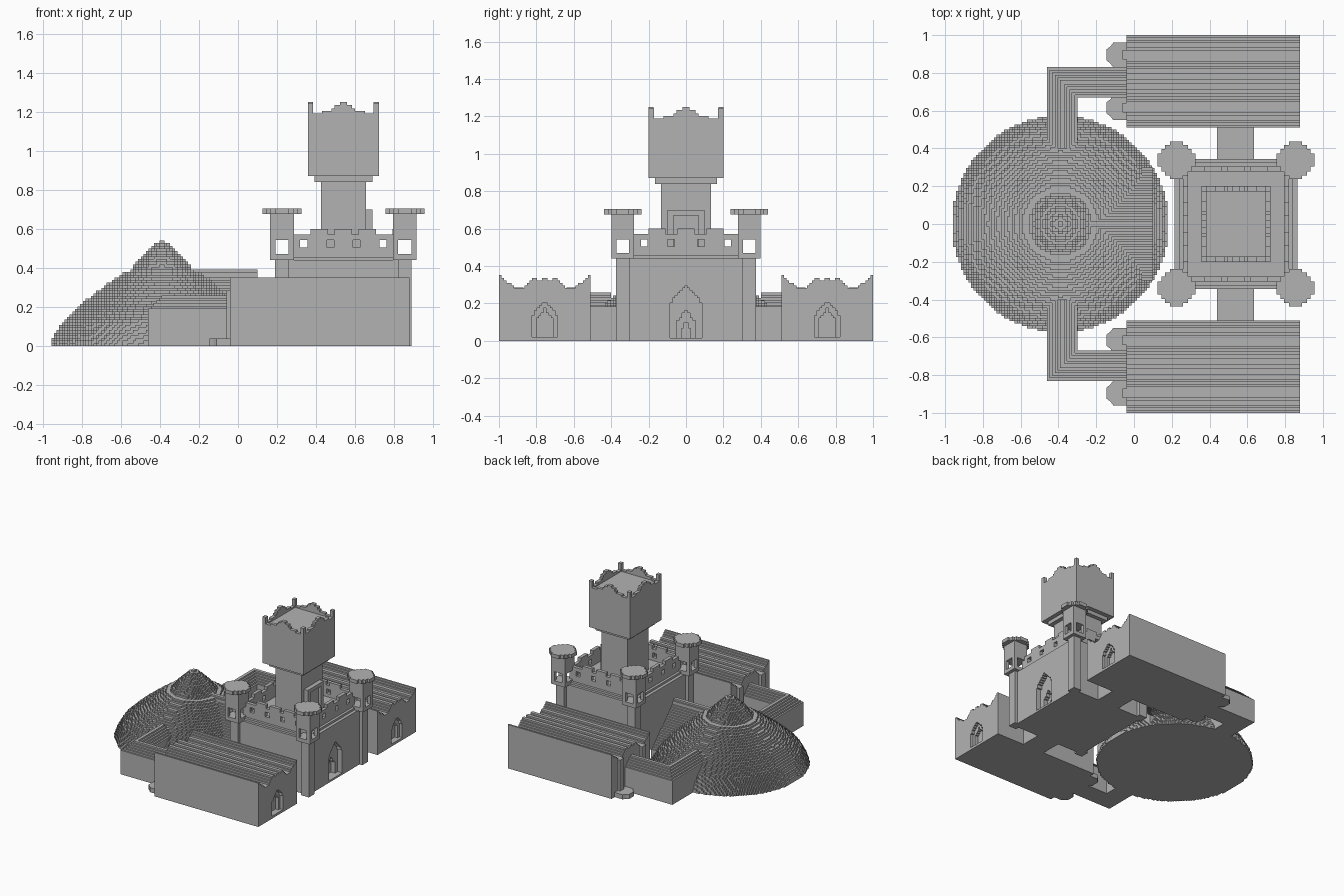
import bpy, bmesh, math

if "Cube" in bpy.data.objects:
    bpy.data.objects.remove(bpy.data.objects["Cube"])

stone = bpy.data.materials.new("grey stone")
stone.use_nodes = True
stone.diffuse_color = (0.45, 0.45, 0.45, 1)
stone.node_tree.nodes["Principled BSDF"].inputs["Base Color"].default_value = stone.diffuse_color

V = 0.0135            # width of one block
KX = 0.54             # keep centre on x


# ---------- helpers ----------
def prism(pts, axis, a, b):
    return pts, axis, a, b


def box(x0, x1, y0, y1, z0, z1):
    return prism([(x0, y0), (x1, y0), (x1, y1), (x0, y1)], "z", z0, z1)


def build(name, parts):
    """One object made of extruded outlines."""
    place = {"x": lambda p, t: (t, p[0], p[1]),
             "y": lambda p, t: (p[0], t, p[1]),
             "z": lambda p, t: (p[0], p[1], t)}
    bm = bmesh.new()
    for pts, axis, a, b in parts:
        pts = [p for i, p in enumerate(pts) if math.dist(p, pts[i - 1]) > 1e-5]
        low = [bm.verts.new(place[axis](p, a)) for p in pts]
        high = [bm.verts.new(place[axis](p, b)) for p in pts]
        bm.faces.new(low[::-1])
        bm.faces.new(high)
        for i in range(len(pts)):
            bm.faces.new((low[i - 1], low[i], high[i], high[i - 1]))
    bmesh.ops.recalc_face_normals(bm, faces=bm.faces)
    mesh = bpy.data.meshes.new(name)
    bm.to_mesh(mesh)
    bm.free()
    mesh.materials.append(stone)
    obj = bpy.data.objects.new(name, mesh)
    bpy.context.collection.objects.link(obj)
    return obj


def carve(obj, cuts):
    """Subtract each outline from the object and bake the result."""
    for cut in cuts:
        cutter = build("cutter", [cut])
        cutter.hide_render = True
        mod = obj.modifiers.new("cut", "BOOLEAN")
        mod.operation, mod.solver, mod.object = "DIFFERENCE", "EXACT", cutter
        bpy.context.view_layer.update()
        graph = bpy.context.evaluated_depsgraph_get()
        mesh = bpy.data.meshes.new_from_object(obj.evaluated_get(graph))
        obj.modifiers.clear()
        obj.data = mesh
        bpy.data.objects.remove(cutter)


def interp(pts, t):
    for (a, fa), (b, fb) in zip(pts, pts[1:]):
        if t <= b:
            return fa + (fb - fa) * (t - a) / (b - a)
    return pts[-1][1]


def stepped(pts):
    """Turn a sloping line into a flight of blocks."""
    start, end = pts[0][0], pts[-1][0]
    n = round((end - start) / V)
    w = (end - start) / n
    out = []
    for i in range(n):
        h = round(interp(pts, start + (i + 0.5) * w) / V) * V
        if out and abs(out[-1][1] - h) < 1e-5:
            out.pop()
        else:
            out.append((start + i * w, h))
        out.append((start + (i + 1) * w, h))
    return out


def under(pts, base):
    """Close a stepped line down to a base height."""
    return [(pts[0][0], base)] + stepped(pts) + [(pts[-1][0], base)]


def arch(c, w, base, shoulder, top):
    return under([(c - w, shoulder), (c, top), (c + w, shoulder)], base)


def disc(cx, r):
    """Outline of a circle made of square blocks."""
    n = max(1, round(r / V))
    right = []
    for i in range(-n, n):
        y = (i + 0.5) * V
        hx = max(1, round(math.sqrt(max(r * r - y * y, 0)) / V)) * V
        right += [(hx, i * V), (hx, (i + 1) * V)]
    return [(cx + x, y) for x, y in right] + [(cx - x, y) for x, y in right[::-1]]


# ---------- stepped dome ----------
dome_line = [(0, .575), (.03, .565), (.12, .515), (.205, .425), (.31, .29), (.37, .205),
             (.385, .165), (.45, .11), (.52, .035), (.54, .012)]
layers = []
for k in range(40):
    z = k * V
    layers.append(prism(disc(-.39, interp(dome_line, z + V / 2)), "z", max(0, z - V / 2), z + V))
build("dome", layers)

# Gabled hall running from the dome toward the keep
build("dome_hall", [prism(under([(-.3, .09), (0, .392), (.3, .09)], 0), "x", -.39, .1)])

# ---------- side wings, corner passages and links ----------
half_roof = [(0, .355), (.085, .285), (.135, .285), (.19, .35), (.215, .315), (.245, .345)]
roof = half_roof + [(.49 - t, h) for t, h in half_roof[-2::-1]]

for side, label in ((-1, "right"), (1, "left")):
    y_in = .51 if side > 0 else -1.0
    wing = build(label + "_wing", [prism(under([(y_in + t, h) for t, h in roof], 0), "x", -.04, .88)])
    mid = y_in + .245
    carve(wing, [prism(arch(mid, .068, .02, .13, .215), "x", .855, .95),
                 prism(arch(mid, .045, .02, .11, .17), "x", .83, .95)])

    # Drain columns on low footings at the back end of each valley
    for off in (-.14, .14):
        y = side * .755 + off
        build(label + "_wing_column", [
            box(-.06, -.03, y - .025, y + .025, 0, .285),
            prism([(-.03, y - .065), (-.11, y - .065), (-.125, y - .045), (-.145, y - .03),
                   (-.145, y + .03), (-.125, y + .045), (-.11, y + .065), (-.03, y + .065)],
                  "z", 0, .037)])

    # L-shaped passage with a stepped roof, mitred at the corner
    passage = []
    for k in range(6):
        w = .08 - k * V
        outline = [(-.38 - w, .4), (-.38 - w, .75 + w), (-.03, .75 + w),
                   (-.03, .75 - w), (-.38 + w, .75 - w), (-.38 + w, .4)]
        passage.append(prism([(x, side * y) for x, y in outline], "z",
                             0 if k == 0 else .18 + (k - 1) * V, .192 + k * V))
    build(label + "_passage", passage)

    build(label + "_link", [box(.44, .635, min(side * .33, side * .53),
                                max(side * .33, side * .53), 0, .185)])

# ---------- keep ----------
keep = build("keep", [box(KX - .325, KX + .325, -.345, .345, 0, .44)])
carve(keep, [prism(arch(0, .085, .015, .2, .3), "x", KX + .285, 1),
             prism(arch(0, .05, .015, .1, .16), "x", KX + .25, 1),
             prism(arch(0, .025, .015, .06, .1), "x", KX + .22, 1)])
build("keep_ledge", [box(KX - .3, KX + .3, -.325, .325, .43, .457)])

# Battlement wall with small square openings
wall = build("battlement", [box(KX - .28, KX + .28, -.305, .305, .45, .572)])
cuts = [box(KX - .253, KX + .253, -.278, .278, .48, .7)]
for s in (-1, 1):
    for off in (.067, .203):
        cuts.append(box(KX + s * off - .018, KX + s * off + .018, -.5, .5, .505, .542))
    for off in (.08, .223):
        cuts.append(box(0, 1, s * off - .018, s * off + .018, .505, .542))
carve(wall, cuts)

merlons = []
for c in (-1, 0, 1):
    for s in (-1, 1):
        x, y = KX + c * .123, s * .2915
        merlons.append(box(x - .045, x + .045, y - .0135, y + .0135, .57, .6))
        x, y = KX + s * .2665, c * .155
        merlons.append(box(x - .0135, x + .0135, y - .045, y + .045, .57, .6))
build("battlement_merlons", merlons)

# Corner pilasters carrying turrets with open windows
for sx in (-1, 1):
    for sy in (-1, 1):
        x, y = KX + sx * .315, sy * .338
        build("corner_pilaster", [box(x - .035, x + .035, y - .035, y + .035, 0, .45)])
        turret = build("turret", [box(x - .061, x + .061, y - .061, y + .061, .44, .685)])
        carve(turret, [box(x - .034, x + .034, y - .2, y + .2, .47, .543),
                       box(x - .2, x + .2, y - .034, y + .034, .47, .543)])
        corner = [(.1, .034), (.08, .034), (.08, .06), (.06, .06), (.06, .08), (.034, .08), (.034, .1)]
        quarter = corner + [(-a, b) for a, b in corner[::-1]]
        crown = quarter + [(-a, -b) for a, b in quarter]
        build("turret_crown", [prism([(x + a, y + b) for a, b in crown], "z", .676, .704)])

# ---------- great tower ----------
build("tower_shaft", [box(KX - .115, KX + .115, -.133, .133, .45, .85)])
porch = build("tower_porch", [box(KX + .1, KX + .15, -.1, .1, .45, .7)])
carve(porch, [box(KX + .125, 1, -.067, .067, .47, .67)])
build("tower_collar", [box(KX - .148, KX + .148, -.165, .165, .84, .88)])
build("tower_head", [box(KX - .182, KX + .182, -.2, .2, .87, 1.18)])

# Scooped crest on all four sides of the tower head
crest_half = [(.018, 1.25), (.045, 1.235), (.06, 1.217), (.11, 1.203), (.155, 1.19), (.182, 1.242)]


def crest(centre, scale):
    line, last = [], 0
    for t, h in crest_half:
        line += [(last * scale, h), (t * scale, h)]
        last = t
    full = [(-t, h) for t, h in line[::-1]] + line
    return [(centre - last * scale, 1.17)] + [(centre + t, h) for t, h in full] + [(centre + last * scale, 1.17)]


parts = []
for s in (-1, 1):
    parts.append(prism(crest(KX, 1), "y", s * .2, s * .173))
    parts.append(prism(crest(0, 1.1), "x", KX + s * .182, KX + s * .155))
build("tower_crest", parts)
